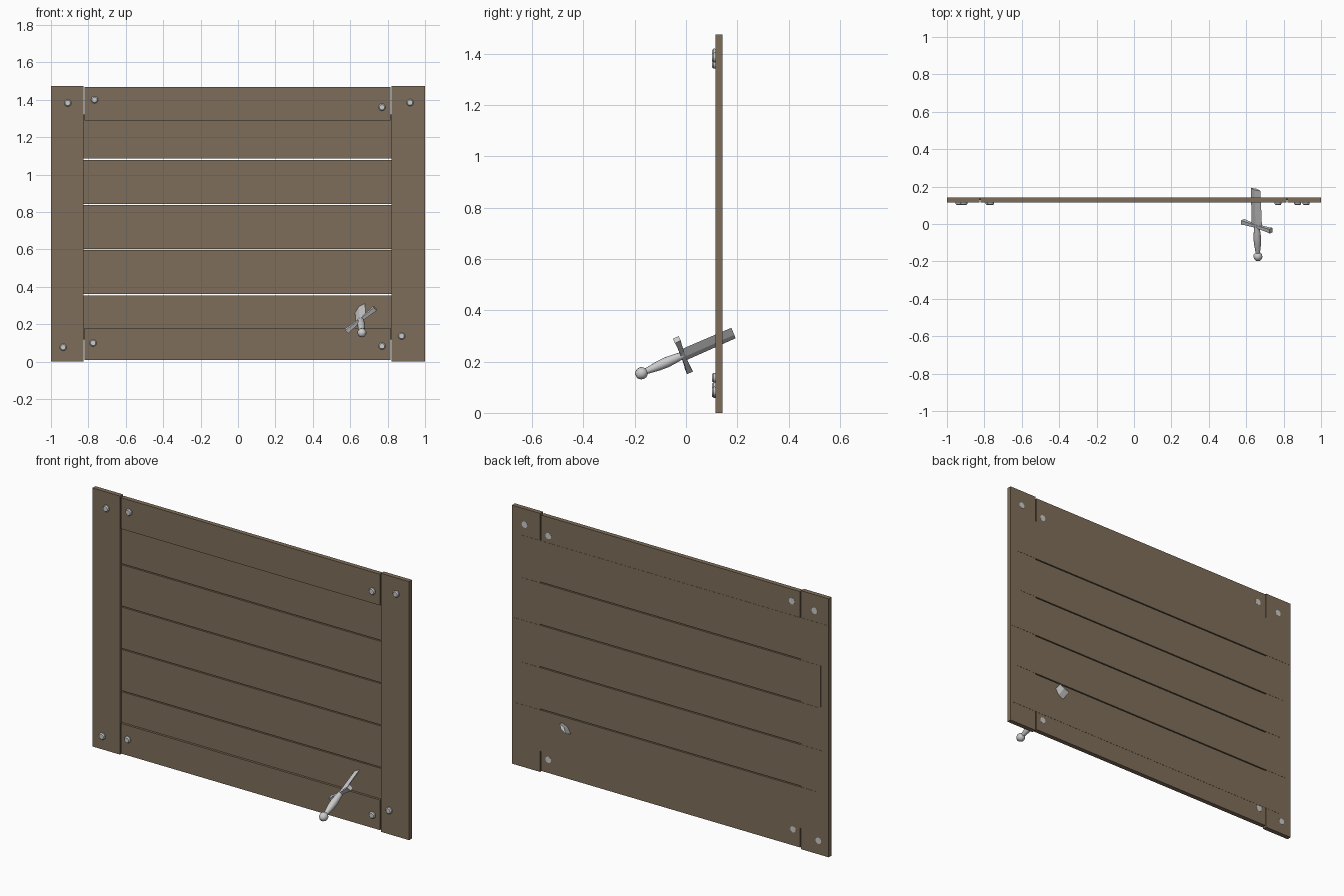
import bpy, bmesh, math
from mathutils import Matrix, Vector

if "Cube" in bpy.data.objects:
    bpy.data.objects.remove(bpy.data.objects["Cube"])

def material(name, col):
    m = bpy.data.materials.new(name)
    m.diffuse_color = (*col, 1)
    m.use_nodes = True
    m.node_tree.nodes["Principled BSDF"].inputs["Base Color"].default_value = m.diffuse_color
    return m

wood = material("wood", (0.21, 0.155, 0.10))

def finish(name, bm, mat=None, smooth=False):
    bmesh.ops.recalc_face_normals(bm, faces=bm.faces)
    me = bpy.data.meshes.new(name)
    bm.to_mesh(me)
    bm.free()
    ob = bpy.data.objects.new(name, me)
    bpy.context.collection.objects.link(ob)
    if mat:
        me.materials.append(mat)
    if smooth:
        bpy.ops.object.select_all(action='DESELECT')
        ob.select_set(True)
        bpy.context.view_layer.objects.active = ob
        bpy.ops.object.shade_smooth_by_angle(angle=math.radians(40))
    return ob

def board(name, x0, x1, y0, y1, z0, z1):
    bm = bmesh.new()
    size = Matrix.Diagonal((x1 - x0, y1 - y0, z1 - z0, 1))
    mid = Matrix.Translation(((x0 + x1) / 2, (y0 + y1) / 2, (z0 + z1) / 2))
    bmesh.ops.create_cube(bm, size=1, matrix=mid @ size)
    return finish(name, bm, wood)

def loft(name, stations, sides, mtx, smooth=False, turn=0.0):
    """Stack rings (height, x radius, y radius) along local z."""
    bm = bmesh.new()
    rings = []
    for h, rx, ry in stations:
        ring = []
        for i in range(sides):
            a = turn + 2 * math.pi * i / sides
            ring.append(bm.verts.new(mtx @ Vector((rx * math.cos(a), ry * math.sin(a), h))))
        rings.append(ring)
    for a, b in zip(rings, rings[1:]):
        for i in range(sides):
            j = (i + 1) % sides
            bm.faces.new((a[i], a[j], b[j], b[i]))
    bm.faces.new(rings[0])
    bm.faces.new(rings[-1])
    return finish(name, bm, None, smooth)

# Front frame: two stiles and two rails
F, B = 0.115, 0.1415
board("left_stile", -1, -0.825, F, B, 0, 1.475)
board("right_stile", 0.822, 1, F, B, 0, 1.475)
board("top_rail", -0.82, 0.815, F, B, 1.29, 1.468)
board("bottom_rail", -0.82, 0.815, F, B, 0.008, 0.18)

# Staggered planks, set back from the frame face, bottom to top
ends = [(-0.92, 0.98), (-0.96, 0.95), (-0.93, 0.99), (-0.95, 0.94), (-0.99, 0.95)]
for i, (x0, x1) in enumerate(ends):
    z = 0.119 + i * 0.2415
    board(f"plank_{i + 1}", x0, x1, 0.128, 0.1425, z, z + 0.2355)

# Nails driven through the corners
nails = [(-0.91, 1.383), (-0.767, 1.40), (0.77, 1.36), (0.92, 1.385),
         (-0.935, 0.077), (-0.775, 0.10), (0.77, 0.083), (0.875, 0.137)]
for i, (x, z) in enumerate(nails):
    m = Matrix.Translation((x, 0, z)) @ Matrix.Rotation(math.radians(90), 4, 'X')
    loft(f"nail_{i + 1}", [(-0.1422, 0.018, 0.018), (-0.108, 0.019, 0.019),
                           (-0.102, 0.014, 0.014)], 12, m, True)

# Dagger frame: local x along the guard, local z along the blade
d = Vector((-0.031, 0.915, 0.40)).normalized()
g = Vector((0.155, -0.045, 0.125))
g = (g - d * g.dot(d)).normalized()
n = d.cross(g)
dagger = Matrix((g, n, d)).transposed().to_4x4()
dagger.translation = (0.657, -0.012, 0.225)

# Blade with diamond section, broken off square behind the planks
loft("dagger_blade", [(0, 0.036, 0.011), (0.215, 0.034, 0.010)], 4, dagger)

# Cross guard flaring toward both ends
r = math.sqrt(2)
guard = [(-0.1, 0.0125), (-0.078, 0.0105), (-0.02, 0.0085), (0, 0.011),
         (0.02, 0.0085), (0.078, 0.0105), (0.1, 0.0125)]
loft("dagger_guard", [(h, s * r, s * r) for h, s in guard], 4,
     dagger @ Matrix.Rotation(math.radians(90), 4, 'Y'), False, math.pi / 4)

# Swelling grip
grip = [(-0.165, 0.011), (-0.14, 0.014), (-0.105, 0.019), (-0.07, 0.021),
        (-0.035, 0.018), (0, 0.014)]
loft("dagger_grip", [(h, s, s) for h, s in grip], 12, dagger, True)

# Round pommel with a small end button
pommel = [(-0.2, 0.010), (-0.196, 0.015), (-0.187, 0.022), (-0.176, 0.0245),
          (-0.165, 0.022), (-0.156, 0.014), (-0.152, 0.008)]
loft("dagger_pommel", [(h, s, s) for h, s in pommel], 12, dagger, True)
